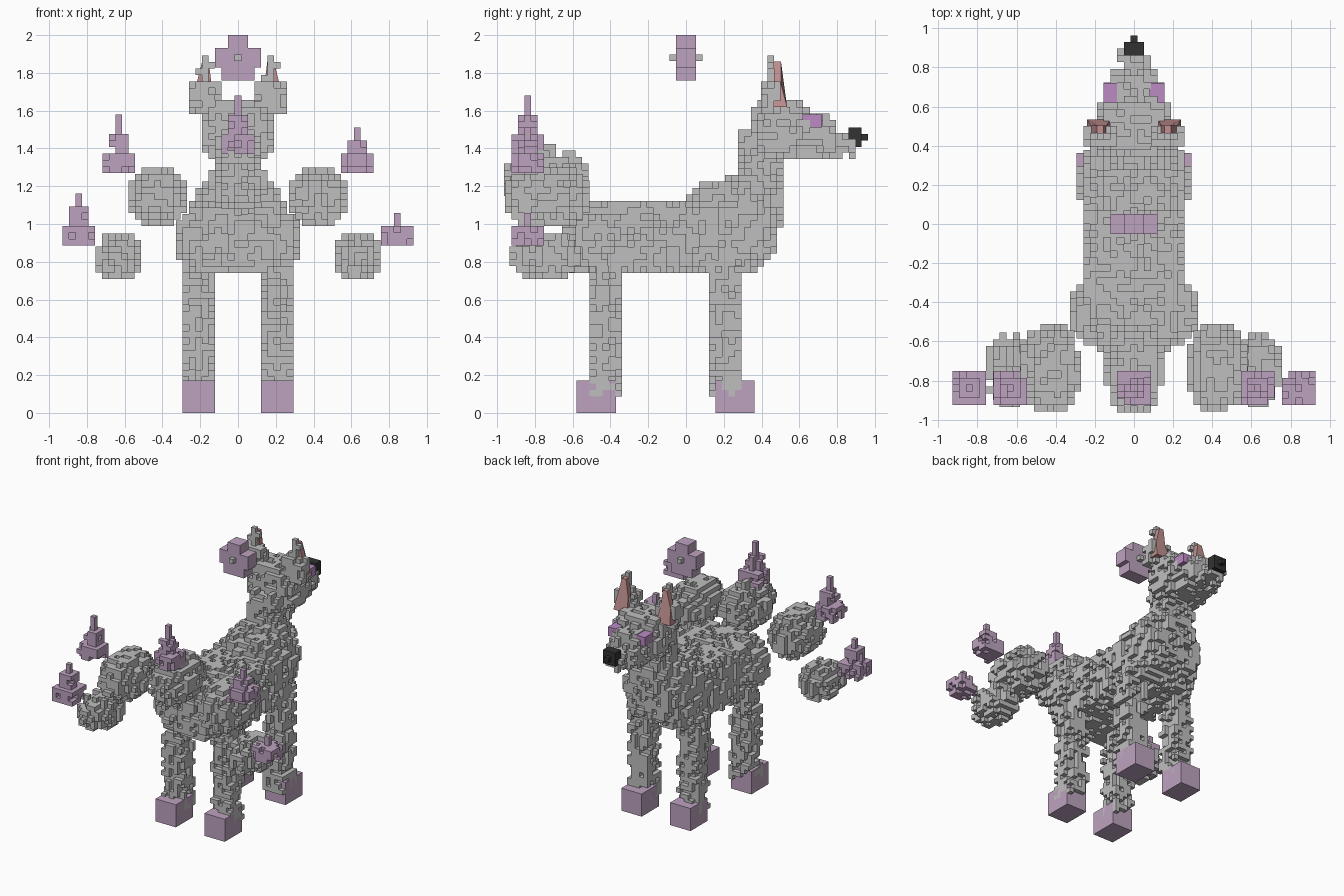
import bpy, bmesh, random
from mathutils import Vector

random.seed(7)
G = 2 / 58  # block size

if "Cube" in bpy.data.objects:
    bpy.data.objects.remove(bpy.data.objects["Cube"], do_unlink=True)


def material(name, rgb):
    m = bpy.data.materials.new(name)
    m.use_nodes = True
    m.diffuse_color = (*rgb, 1)
    m.node_tree.nodes["Principled BSDF"].inputs["Base Color"].default_value = (*rgb, 1)
    return m


GREY = material("fur grey", (0.52, 0.52, 0.52))
LILAC = material("lilac", (0.51, 0.365, 0.525))
VIOLET = material("eye violet", (0.50, 0.26, 0.55))
PINK = material("inner ear pink", (0.54, 0.28, 0.28))
BLACK = material("nose black", (0.032, 0.032, 0.032))

STEPS = [(1, 0, 0), (-1, 0, 0), (0, 1, 0), (0, -1, 0), (0, 0, 1), (0, 0, -1)]


def finish(name, bm, mat):
    bmesh.ops.recalc_face_normals(bm, faces=bm.faces)
    mesh = bpy.data.meshes.new(name)
    bm.to_mesh(mesh)
    bm.free()
    mesh.materials.append(mat)
    ob = bpy.data.objects.new(name, mesh)
    bpy.context.collection.objects.link(ob)
    return ob


def box(name, mat, lo, hi):
    bm = bmesh.new()
    bmesh.ops.create_cube(bm, size=1)
    for v in bm.verts:
        v.co = [l + (h - l) * (c + 0.5) for l, h, c in zip(lo, hi, v.co)]
    return finish(name, bm, mat)


def blocks(name, mat, origin, shapes, keep=0.6):
    """Fill rounded boxes (centre, radii, squareness) with blocks; the outer layer is thinned at random."""
    cells = set()
    for c, r, p in shapes:
        lo = [int((c[a] - r[a] - origin[a]) / G) - 2 for a in range(3)]
        hi = [int((c[a] + r[a] - origin[a]) / G) + 3 for a in range(3)]
        for i in range(lo[0], hi[0]):
            for j in range(lo[1], hi[1]):
                for k in range(lo[2], hi[2]):
                    pos = [origin[a] + n * G for a, n in enumerate((i, j, k))]
                    if sum(abs((pos[a] - c[a]) / r[a]) ** p for a in range(3)) < 1:
                        cells.add((i, j, k))
    near = lambda c: [(c[0] + s[0], c[1] + s[1], c[2] + s[2]) for s in STEPS]
    core = {c for c in cells if all(n in cells for n in near(c))}
    solid = set(core)
    for c in sorted(cells - core):
        chance = keep if any(n in core for n in near(c)) else keep ** 2
        if keep >= 1 or c[:2] == (0, 0) or random.random() < chance:
            solid.add(c)
    # Only the exposed block sides become faces
    bm = bmesh.new()
    for c in sorted(solid):
        for s, n in zip(STEPS, near(c)):
            if n in solid:
                continue
            d = Vector(s)
            u = Vector((s[1], s[2], s[0]))
            w = d.cross(u)
            mid = Vector(c) + d / 2
            corners = [mid + (u * a + w * b) / 2 for a, b in ((-1, -1), (1, -1), (1, 1), (-1, 1))]
            bm.faces.new([bm.verts.new(Vector(origin) + q * G) for q in corners])
    bmesh.ops.remove_doubles(bm, verts=bm.verts, dist=G * 0.1)
    return finish(name, bm, mat)


# Trunk: barrel, haunches, chest and neck
blocks("body", GREY, (0, G / 2, 21.5 * G + G / 2), [
    ((0, -0.12, 0.93), (0.27, 0.53, 0.2), 6),
    ((0, -0.46, 0.93), (0.34, 0.2, 0.2), 2.5),
    ((0, 0.25, 1.0), (0.25, 0.25, 0.24), 3),
    ((0, 0.34, 1.12), (0.2, 0.16, 0.15), 3),
    ((0, 0.385, 1.25), (0.135, 0.125, 0.26), 10)])

# Head and muzzle
blocks("head", GREY, (0, 0.5, 1.5), [
    ((0, 0.5, 1.5), (0.2, 0.17, 0.17), 3),
    ((0, 0.65, 1.455), (0.14, 0.15, 0.12), 4),
    ((0, 0.75, 1.41), (0.09, 0.14, 0.08), 5)])

# Nose: a small block cluster with a pointed tip
blocks("nose", BLACK, (0, 0.912, 1.46), [
    ((0, 0.895, 1.46), (1.5 * G, 1 * G, 1.5 * G), 40),
    ((0, 0.912, 1.46), (0.5 * G, 1.5 * G, 0.5 * G), 40)], keep=1)

for side, sx in (("left", 1), ("right", -1)):
    def mbox(name, mat, x, y, z):
        xs = sorted((x[0] * sx, x[1] * sx))
        return box(side + name, mat, (xs[0], y[0], z[0]), (xs[1], y[1], z[1]))

    mbox("_eye", VIOLET, (0.08, 0.155), (0.61, 0.72), (1.51, 1.58))

    # Ear: stepped block tower with a pink tapering panel on the face side
    ex = 5 * G * sx
    blocks(side + "_ear", GREY, (ex, 0.448, 1.6), [
        ((ex, 0.448, 1.668), (2.5 * G, 1.5 * G, 2.6 * G), 30),
        ((ex, 0.448, 1.78), (1.5 * G, 0.6 * G, 2 * G), 30),
        ((ex, 0.448, 1.83), (0.6 * G, 0.6 * G, 2.1 * G), 30)], keep=0.75)
    bm = bmesh.new()
    outline = [(0.12, 1.62), (0.24, 1.62), (0.22, 1.74), (0.19, 1.86), (0.155, 1.86), (0.14, 1.74)]
    face = bm.faces.new([bm.verts.new((x * sx, 0.465, z)) for x, z in outline])
    ext = bmesh.ops.extrude_face_region(bm, geom=[face])
    for v in ext["geom"]:
        if isinstance(v, bmesh.types.BMVert):
            v.co.y = 0.535 if v.co.z < 1.65 else 0.503
    finish(side + "_inner_ear", bm, PINK)

    # Legs and plain block hooves
    for end, ly, fy in (("front", 0.208, 0.26), ("back", -0.425, -0.475)):
        lx = 6 * G * sx
        blocks(f"{side}_{end}_leg", GREY, (lx, ly, 0.45), [
            ((lx, ly, 0.45), (2.5 * G, 2.5 * G, 0.35), 30)], keep=0.62)
        box(f"{side}_{end}_hoof", LILAC, (lx - 2.5 * G, fy - 3 * G, 0), (lx + 2.5 * G, fy + 3 * G, 5 * G))


def tail_ball(name, c, r):
    blocks(name, GREY, c, [(c, r, 2.3)])


def flame(name, x, base, height):
    """Stepped spire: wide foot, narrower waist, single-block tip."""
    y, z = -0.838, base + G / 2
    tier = lambda half, lo, hi: ((x, y, base + (lo + hi) / 2 * G), (half * G, half * G, (hi - lo) / 2 * G), 30)
    blocks(name, LILAC, (x, y, z), [
        tier(2.55, 0, 3.1), tier(1.55, 0, height * 0.7), tier(0.6, 0, height + 0.1)], keep=0.72)


# Tails: floating fur balls with spires
tail_ball("middle_tail", (0, -0.74, 1.235), (0.145, 0.235, 0.175))
for side, sx in (("left", 1), ("right", -1)):
    tail_ball(side + "_upper_tail", (0.425 * sx, -0.735, 1.145), (0.155, 0.235, 0.165))
    tail_ball(side + "_lower_tail", (0.635 * sx, -0.745, 0.83), (0.13, 0.185, 0.135))
flame("middle_flame", 0, 1.37, 9)
flame("left_upper_flame", 0.632, 1.27, 7)
flame("right_upper_flame", -0.632, 1.27, 9)
flame("left_lower_flame", 0.842, 0.885, 5)
flame("right_lower_flame", -0.842, 0.885, 8)

# Floating blossom above the back, with a stud through its middle
cz = 2 - 3.5 * G
blocks("blossom", LILAC, (0, 0, cz), [
    ((0, 0, cz), (1.55 * G, 1.55 * G, 3.55 * G), 60),
    ((0, 0, cz), (3.55 * G, 1.55 * G, 1.55 * G), 60),
    ((0, 0, cz - 2.5 * G), (2.55 * G, 1.55 * G, 1.05 * G), 60)], keep=1)
box("blossom_stud", GREY, (-G / 2, -2.5 * G, cz - G / 2), (G / 2, 2.5 * G, cz + G / 2))
